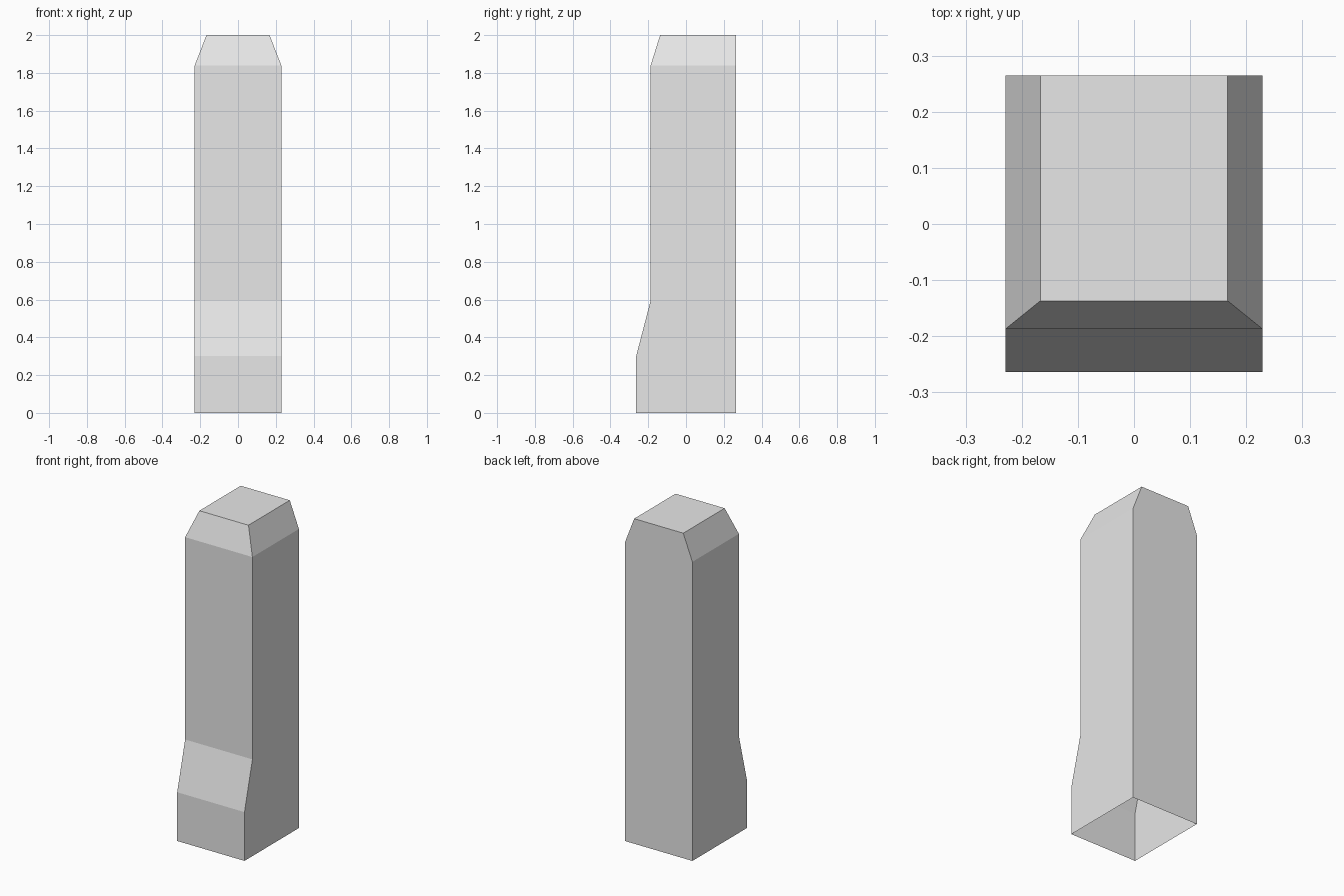
import bpy, bmesh

cube = bpy.data.objects.get("Cube")
if cube:
    bpy.data.objects.remove(cube, do_unlink=True)

# Single plain grey finish
grey = bpy.data.materials.new("light_grey")
grey.use_nodes = True
colour = (0.8, 0.8, 0.8, 1.0)
grey.diffuse_color = colour
grey.node_tree.nodes["Principled BSDF"].inputs["Base Color"].default_value = colour

BACK = 0.265
HALF = 0.229

# Post levels from the ground up: height, half width, front y
levels = [
    (0.0, HALF, -0.264),    # foot
    (0.3, HALF, -0.264),    # top of thick foot
    (0.595, HALF, -0.187),  # end of front slope
    (1.84, HALF, -0.187),   # shoulder
    (2.0, 0.167, -0.137),   # flat cap, bevelled on three sides
]

bm = bmesh.new()
rings = [
    [bm.verts.new(p) for p in ((-w, f, z), (w, f, z), (w, BACK, z), (-w, BACK, z))]
    for z, w, f in levels
]

# Walls between levels, then the cap; the underside stays open
for low, high in zip(rings, rings[1:]):
    for i in range(4):
        j = (i + 1) % 4
        bm.faces.new((low[i], low[j], high[j], high[i]))
bm.faces.new(rings[-1])

mesh = bpy.data.meshes.new("post")
bm.to_mesh(mesh)
bm.free()
mesh.materials.append(grey)
bpy.context.collection.objects.link(bpy.data.objects.new("post", mesh))
